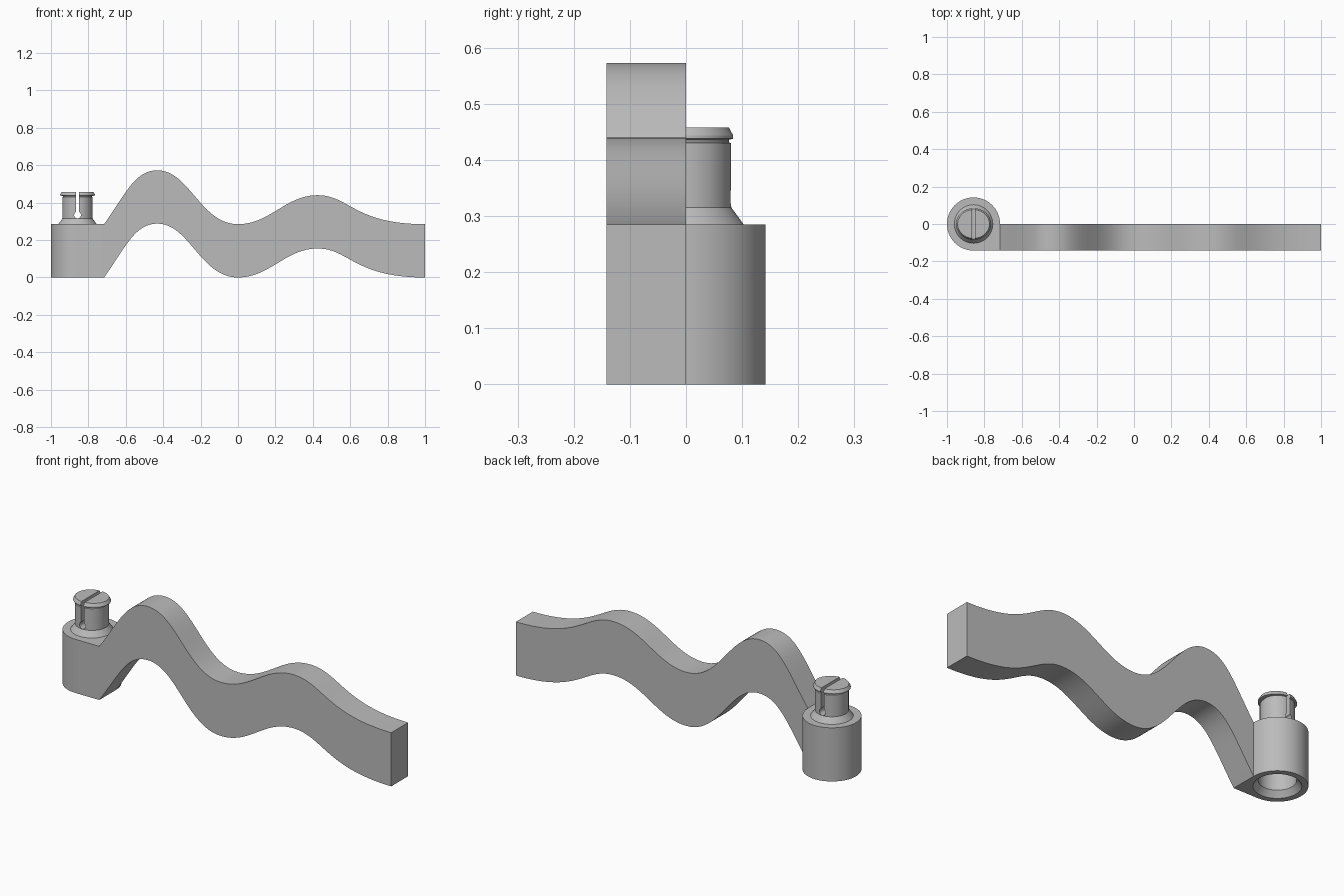
import bpy, bmesh, math
from mathutils import Vector
from mathutils.geometry import interpolate_bezier

if "Cube" in bpy.data.objects:
    bpy.data.objects.remove(bpy.data.objects["Cube"])

HUB_X, R, H = -0.858, 0.142, 0.285
grey = bpy.data.materials.new("plain grey")
grey.use_nodes = True
COLOUR = (0.5, 0.5, 0.5, 1)
grey.diffuse_color = COLOUR
grey.node_tree.nodes["Principled BSDF"].inputs["Base Color"].default_value = COLOUR


def finish(name, bm, helper=False):
    bmesh.ops.recalc_face_normals(bm, faces=bm.faces)
    mesh = bpy.data.meshes.new(name)
    bm.to_mesh(mesh)
    bm.free()
    mesh.materials.append(grey)
    obj = bpy.data.objects.new(name, mesh)
    bpy.context.collection.objects.link(obj)
    obj.hide_render = helper
    return obj


def prism(name, outline, offset, helper=False):
    """Extrude a flat outline along an offset."""
    bm = bmesh.new()
    face = bm.faces.new([bm.verts.new(p) for p in outline])
    new = bmesh.ops.extrude_face_region(bm, geom=[face])["geom"]
    verts = [v for v in new if isinstance(v, bmesh.types.BMVert)]
    bmesh.ops.translate(bm, vec=offset, verts=verts)
    if not face.is_valid or len(bm.faces) < len(outline) + 2:
        bm.faces.new([v for v in bm.verts if v not in verts])
    return finish(name, bm, helper)


def lathe(name, profile, helper=False, steps=64):
    """Turn (radius, z) points around the hub axis."""
    bm = bmesh.new()
    rings = []
    for r, z in profile:
        rings.append([bm.verts.new((HUB_X + r * math.cos(math.tau * i / steps),
                                    r * math.sin(math.tau * i / steps), z))
                      for i in range(steps)])
    for a, b in zip(rings, rings[1:]):
        for i in range(steps):
            j = (i + 1) % steps
            bm.faces.new((a[i], a[j], b[j], b[i]))
    bm.faces.new(rings[0])
    bm.faces.new(rings[-1])
    return finish(name, bm, helper)


def cut(obj, *cutters):
    """Subtract the cutters and remove them."""
    bpy.context.view_layer.objects.active = obj
    for c in cutters:
        mod = obj.modifiers.new("cut", "BOOLEAN")
        mod.operation, mod.solver, mod.object = "DIFFERENCE", "EXACT", c
        bpy.ops.object.modifier_apply(modifier=mod.name)
        bpy.data.objects.remove(c)


# Hub: round on three quarters, square at the corner that meets the arm
arc = [math.radians(a) for a in range(0, 271, 5)]
outline = [(HUB_X + R * math.cos(a), R * math.sin(a), 0) for a in arc]
outline.append((HUB_X + R, -R, 0))
hub = prism("hub", outline, (0, 0, H))
cut(hub, lathe("socket_cutter", [(0.118, -0.01), (0.112, 0), (0.088, 0.03),
                                 (0.088, 0.19)], True))

# Pin with a conical foot and a snap lip
pin = lathe("snap_pin", [(0.103, H), (0.081, 0.315), (0.081, 0.43), (0.077, 0.432),
                         (0.077, 0.436), (0.088, 0.438), (0.088, 0.444), (0.08, 0.458)])
for v in pin.data.vertices:
    if v.co.z > 0.437:
        v.co.x = HUB_X + (v.co.x - HUB_X) * 1.06
        v.co.y *= 0.96

# Keyhole slot through the pin, front to back
slot_r, slot_w, slot_z = 0.018, 0.009, 0.334
start = math.asin(slot_w / slot_r)
angles = [math.pi / 2 + start + (math.tau - 2 * start) * i / 24 for i in range(25)]
keyhole = [(HUB_X + slot_r * math.cos(a), -0.15, slot_z + slot_r * math.sin(a))
           for a in angles]
keyhole += [(HUB_X + slot_w, -0.15, 0.5), (HUB_X - slot_w, -0.15, 0.5)]
cut(pin, prism("slot_cutter", keyhole, (0, 0.3, 0), True))

# Wavy arm: knots with incoming and outgoing handles
knots = [  # x, z, handle before, handle after
    (HUB_X + R, 0, (0, 0), (0.12, 0.17)),
    (-0.43, 0.288, (-0.12, 0), (0.17, 0)),
    (0, 0, (-0.2, 0), (0.17, 0)),
    (0.425, 0.155, (-0.17, 0), (0.17, 0)),
    (1, 0, (-0.38, 0), (0, 0)),
]
path = []
for (x0, z0, _, h0), (x1, z1, h1, _) in zip(knots, knots[1:]):
    a, b = Vector((x0, z0)), Vector((x1, z1))
    pts = interpolate_bezier(a, a + Vector(h0), b + Vector(h1), b, 25)
    path += pts if not path else pts[1:]

bm = bmesh.new()
sections = [[bm.verts.new((p.x, y, p.y + z)) for y, z in
             ((-R, 0), (0, 0), (0, H), (-R, H))] for p in path]
for a, b in zip(sections, sections[1:]):
    for i in range(4):
        j = (i + 1) % 4
        bm.faces.new((a[i], a[j], b[j], b[i]))
bm.faces.new(sections[0])
bm.faces.new(sections[-1])
arm = finish("wavy_arm", bm)

# Smooth shading with crisp edges
bpy.ops.object.select_all(action="DESELECT")
for obj in (hub, pin, arm):
    obj.select_set(True)
bpy.context.view_layer.objects.active = arm
bpy.ops.object.shade_smooth_by_angle(angle=math.radians(25))
